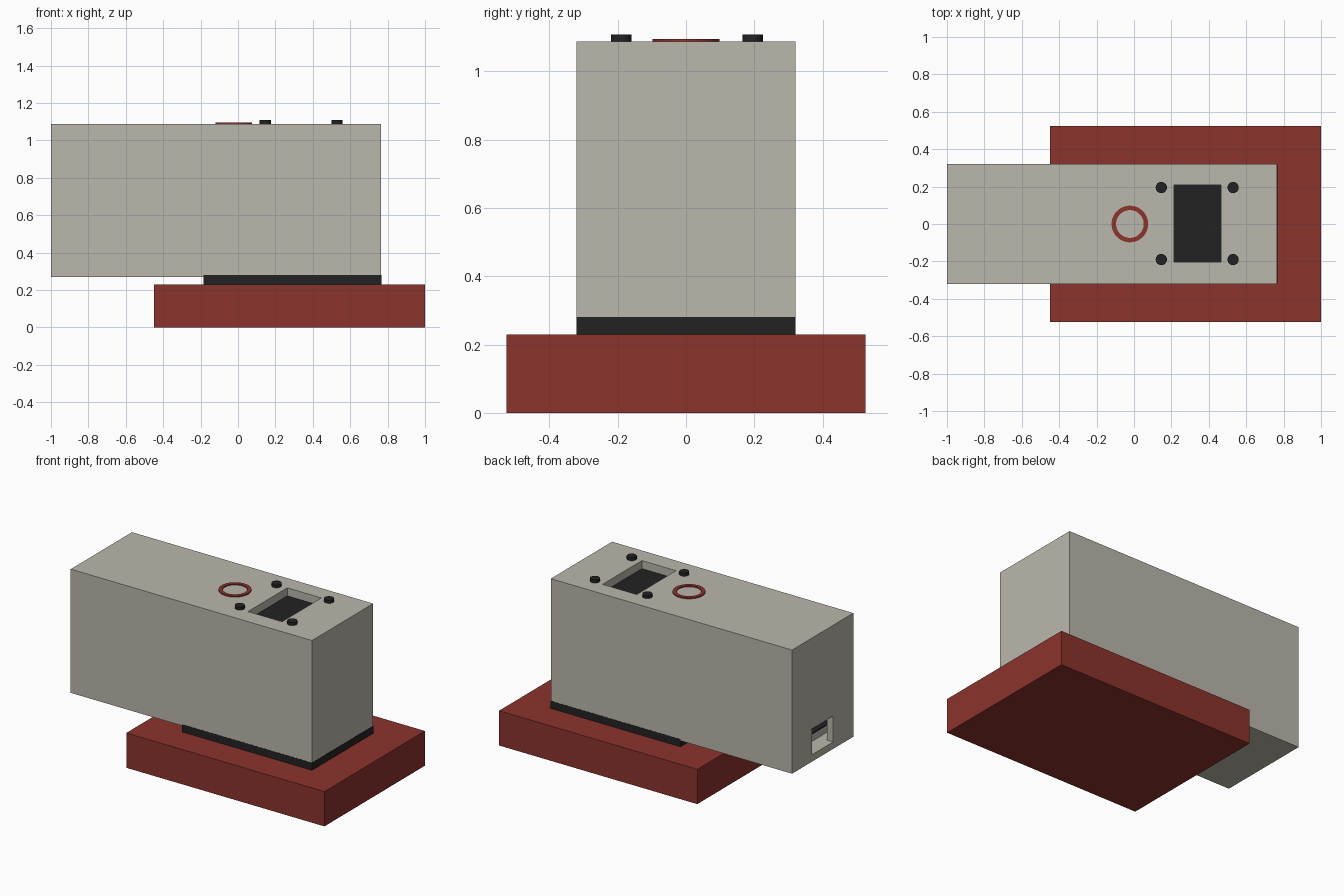
import bpy, bmesh

if "Cube" in bpy.data.objects:
    bpy.data.objects.remove(bpy.data.objects["Cube"])


def material(name, rgb):
    m = bpy.data.materials.new(name)
    m.diffuse_color = (*rgb, 1)
    m.use_nodes = True
    m.node_tree.nodes["Principled BSDF"].inputs["Base Color"].default_value = m.diffuse_color
    return m


GREY = material("warm_grey", (0.497, 0.474, 0.413))
RED = material("brick_red", (0.262, 0.033, 0.026))
BLACK = material("soft_black", (0.016, 0.016, 0.016))


def finish(name, bm, mat):
    bmesh.ops.recalc_face_normals(bm, faces=bm.faces)
    mesh = bpy.data.meshes.new(name)
    bm.to_mesh(mesh)
    bm.free()
    ob = bpy.data.objects.new(name, mesh)
    bpy.context.collection.objects.link(ob)
    mesh.materials.append(mat)
    return ob


def box(name, x, y, z, mat):
    bm = bmesh.new()
    bmesh.ops.create_cube(bm, size=1)
    for v in bm.verts:
        v.co = [(a + b) / 2 + c * (b - a) for (a, b), c in zip((x, y, z), v.co)]
    return finish(name, bm, mat)


def cylinder(name, x, y, z, r, mat, sides=32):
    bm = bmesh.new()
    bmesh.ops.create_cone(bm, cap_ends=True, segments=sides, radius1=r,
                          radius2=r, depth=z[1] - z[0])
    bmesh.ops.translate(bm, verts=bm.verts, vec=(x, y, sum(z) / 2))
    return finish(name, bm, mat)


def cut(target, cutter):
    mod = target.modifiers.new("cut", 'BOOLEAN')
    mod.operation = 'DIFFERENCE'
    mod.solver = 'EXACT'
    mod.object = cutter
    bpy.context.view_layer.objects.active = target
    bpy.ops.object.modifier_apply(modifier=mod.name)
    bpy.data.objects.remove(cutter)


def smooth(ob):
    bpy.ops.object.select_all(action='DESELECT')
    ob.select_set(True)
    bpy.context.view_layer.objects.active = ob
    bpy.ops.object.shade_smooth_by_angle()


# Base block and the dark pad under the housing
box("base", (-0.45, 1.0), (-0.525, 0.525), (0, 0.23), RED)
box("pad", (-0.185, 0.766), (-0.321, 0.321), (0.23, 0.28), BLACK)

# Hollow housing with a screen window on top and a port in the end wall
housing = box("housing", (-1.0, 0.765), (-0.32, 0.32), (0.27, 1.088), GREY)
cut(housing, box("cavity", (-0.955, 0.72), (-0.27, 0.27), (0.315, 1.035), GREY))
cut(housing, box("window", (0.215, 0.465), (-0.203, 0.208), (1.0, 1.2), GREY))
cut(housing, box("port", (-1.1, -0.9), (-0.11, 0.11), (0.316, 0.487), GREY))

# Parts inside the housing
box("screen", (0.19, 0.49), (-0.23, 0.235), (1.015, 1.034), BLACK)
box("inner_tray", (-0.89, -0.5), (-0.26, 0.26), (0.31, 0.36), GREY)
box("tray_board", (-0.89, -0.5), (-0.26, 0.26), (0.36, 0.368), BLACK)

# Four screw heads around the window
for x in (0.146, 0.53):
    for y in (-0.19, 0.195):
        smooth(cylinder("screw", x, y, (1.07, 1.108), 0.03, BLACK))

# Raised ring marker
ring = cylinder("ring", -0.022, 0.0, (1.08, 1.095), 0.098, RED, 48)
cut(ring, cylinder("ring_hole", -0.022, 0.0, (1.0, 1.2), 0.074, RED, 48))
smooth(ring)
